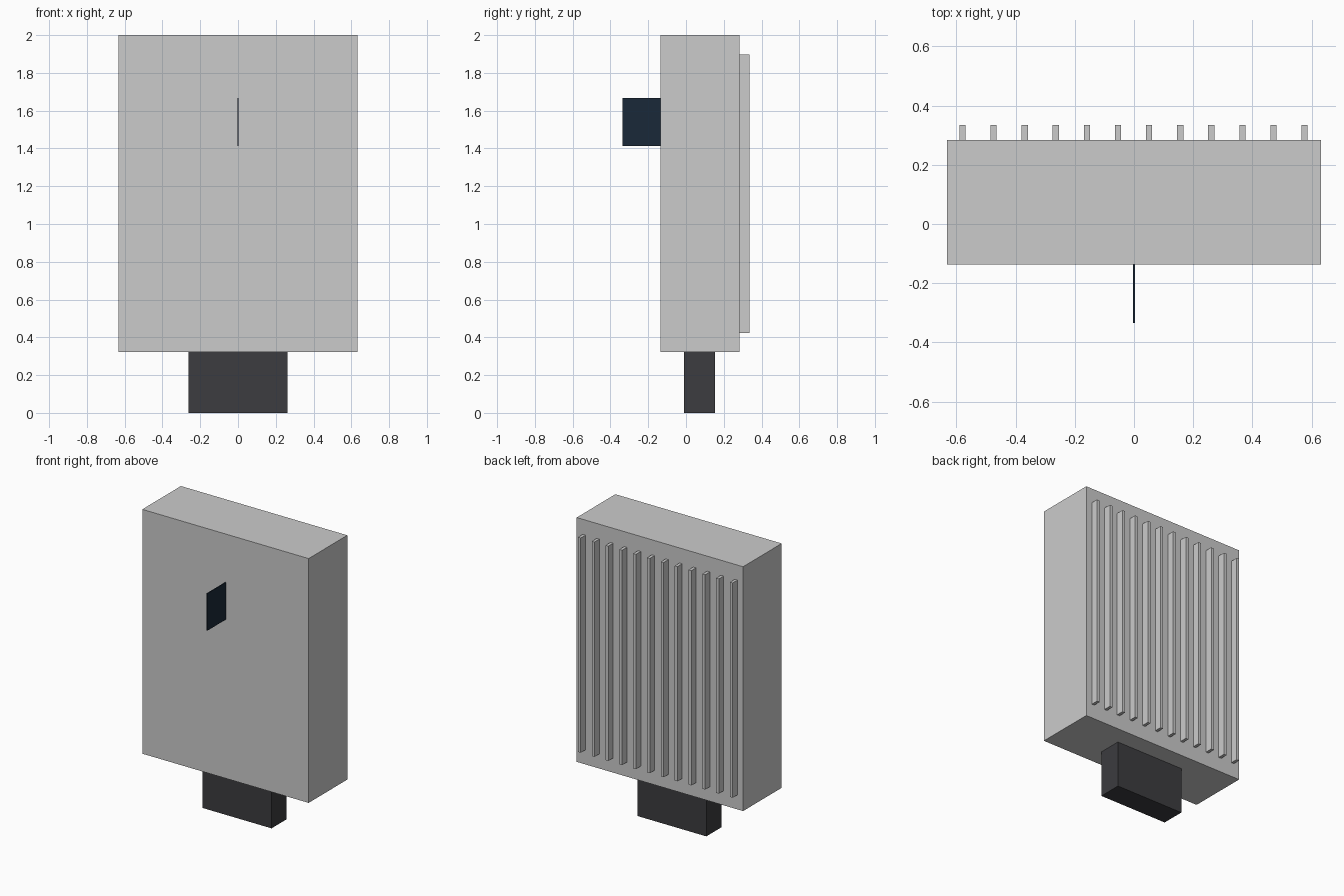
import bpy

if "Cube" in bpy.data.objects:
    bpy.data.objects.remove(bpy.data.objects["Cube"])


def material(name, color):
    m = bpy.data.materials.new(name)
    m.diffuse_color = (*color, 1)
    m.use_nodes = True
    m.node_tree.nodes["Principled BSDF"].inputs["Base Color"].default_value = m.diffuse_color
    return m


def box(name, x, y, z, mat=None):
    """Box from (min, max) ranges on each axis."""
    bpy.ops.mesh.primitive_cube_add(size=1, location=[sum(r) / 2 for r in (x, y, z)])
    ob = bpy.context.object
    ob.name = name
    ob.scale = [r[1] - r[0] for r in (x, y, z)]
    bpy.ops.object.transform_apply(location=False, rotation=False, scale=True)
    if mat:
        ob.data.materials.append(mat)
    return ob


dark = material("dark_plastic", (0.045, 0.045, 0.05))
navy = material("dark_glass", (0.01, 0.022, 0.04))

# Main housing
box("housing", (-0.632, 0.632), (-0.136, 0.283), (0.322, 2.0))

# Mounting foot below the housing
box("foot", (-0.262, 0.262), (-0.01, 0.154), (0.0, 0.322), dark)

# Thin display plate standing out of the front face
box("display_plate", (-0.003, 0.003), (-0.335, -0.13), (1.413, 1.668), navy)

# Row of cooling fins on the back
for i in range(12):
    cx = -0.579 + i * 0.105
    box(f"cooling_fin_{i + 1}", (cx - 0.0105, cx + 0.0105), (0.28, 0.335), (0.422, 1.897))
